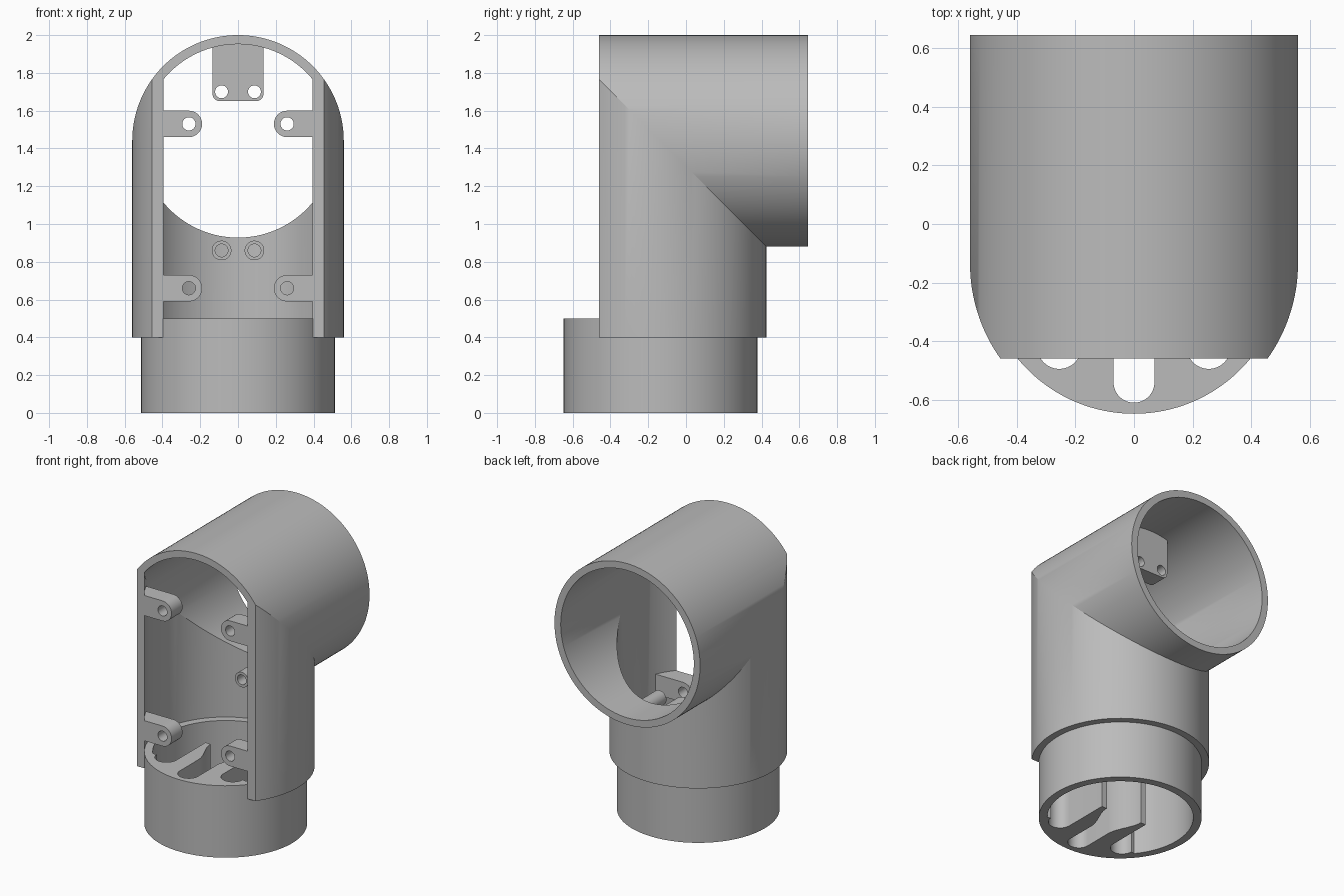
import bpy, bmesh
from math import sin, cos, pi, radians, sqrt
from mathutils import Vector

if "Cube" in bpy.data.objects:
    bpy.data.objects.remove(bpy.data.objects["Cube"])

CY = -0.135            # y of the upright pipe axis
AXIS_Z = 1.44          # z of the level pipe axis
OUT, INN = 0.56, 0.512
FRONT, BACK = -0.46, 0.645
SEG = 128

grey = bpy.data.materials.new("plain grey")
grey.use_nodes = True
grey.diffuse_color = (0.5, 0.5, 0.5, 1)
grey.node_tree.nodes["Principled BSDF"].inputs["Base Color"].default_value = (0.5, 0.5, 0.5, 1)


def finish(obj):
    obj.data.materials.clear()
    obj.data.materials.append(grey)
    bpy.ops.object.select_all(action='DESELECT')
    obj.select_set(True)
    bpy.context.view_layer.objects.active = obj
    bpy.ops.object.shade_smooth_by_angle(angle=radians(25))
    return obj


def arc(cx, cy, r, a0, a1, n=16):
    angles = [radians(a0 + (a1 - a0) * i / n) for i in range(n + 1)]
    return [(cx + r * cos(a), cy + r * sin(a)) for a in angles]


def circle(cx, cy, r, n=32):
    return arc(cx, cy, r, 0, 360, n)[:-1]


def plate(name, loops, depth, location, upright=True):
    """Extrude an outline with holes; upright plates lie in the xz plane."""
    curve = bpy.data.curves.new(name, 'CURVE')
    curve.dimensions = '2D'
    curve.fill_mode = 'BOTH'
    curve.extrude = depth / 2
    for loop in loops:
        spline = curve.splines.new('POLY')
        spline.points.add(len(loop) - 1)
        for point, (x, y) in zip(spline.points, loop):
            point.co = (x, y, 0, 1)
        spline.use_cyclic_u = True
    obj = bpy.data.objects.new(name, curve)
    bpy.context.collection.objects.link(obj)
    bpy.ops.object.select_all(action='DESELECT')
    obj.select_set(True)
    bpy.context.view_layer.objects.active = obj
    bpy.ops.object.convert(target='MESH')
    obj = bpy.context.view_layer.objects.active
    bm = bmesh.new()
    bm.from_mesh(obj.data)
    bmesh.ops.remove_doubles(bm, verts=bm.verts, dist=0.0002)
    for v in bm.verts:
        x, y, z = v.co
        v.co = Vector(location) + (Vector((x, -z, y)) if upright else v.co)
    bmesh.ops.recalc_face_normals(bm, faces=bm.faces)
    bm.to_mesh(obj.data)
    bm.free()
    return obj


# Mitred elbow: three rings outside, three inside, then the front sliced open
bm = bmesh.new()
rings = []
for r, order in ((OUT, (0, 1, 2)), (INN, (2, 1, 0))):
    for kind in order:
        ring = []
        for i in range(SEG):
            a = 2 * pi * i / SEG
            x, y = r * cos(a), r * sin(a)
            z = 0.4 if kind == 0 else AXIS_Z - y
            ring.append(bm.verts.new((x, BACK if kind == 2 else CY + y, z)))
        rings.append(ring)
for k, ring in enumerate(rings):
    nxt = rings[(k + 1) % len(rings)]
    for i in range(SEG):
        j = (i + 1) % SEG
        bm.faces.new((ring[i], ring[j], nxt[j], nxt[i]))
bmesh.ops.bisect_plane(bm, geom=bm.verts[:] + bm.edges[:] + bm.faces[:],
                       plane_co=(0, FRONT, 0), plane_no=(0, -1, 0), clear_outer=True)
bmesh.ops.holes_fill(bm, edges=[e for e in bm.edges if e.is_boundary], sides=0)
bmesh.ops.recalc_face_normals(bm, faces=bm.faces)
mesh = bpy.data.meshes.new("elbow_pipe")
bm.to_mesh(mesh)
bm.free()
elbow = bpy.data.objects.new("elbow_pipe", mesh)
bpy.context.collection.objects.link(elbow)
finish(elbow)

# Base socket: round outside, cavity with three slots and two tongues
half = arc(0, -0.405, 0.07, -90, 0)
for i in range(13):
    t = i / 12
    half.append((0.07 + 0.07 * t * t * (3 - 2 * t), -0.2 + 0.235 * t))
half.append((0.18, 0.035))
half += arc(0.255, -0.285, 0.075, 180, 360)
half += arc(0, 0, 0.46, -39, 90, 48)
cavity = half + [(-x, y) for x, y in reversed(half[1:-1])]
finish(plate("base_socket", [circle(0, 0, 0.513, SEG), cavity], 0.5,
             (0, CY, 0.25), upright=False))

# Four screw lugs at the front, their roots following the pipe wall
LUG = 0.12
for side, word in ((1, "left"), (-1, "right")):
    for z, level in ((0.66, "lower"), (1.53, "upper")):
        outline = [(0.45, -0.07)] + arc(0.26, 0, 0.07, 270, 90) + [(0.45, 0.07)]
        loops = [[(side * x, y) for x, y in lp] for lp in (outline, circle(0.26, 0, 0.035))]
        lug = plate(f"{level}_{word}_lug", loops, LUG, (0, FRONT + 0.002 + LUG / 2, z))
        for v in lug.data.vertices:
            if abs(v.co.x) > 0.4:
                v.co.x = side * sqrt(0.535 ** 2 - (v.co.y - CY) ** 2)
        finish(lug)

# Hanging tab with two holes under the crown of the level pipe
tab = [(0.135, 1.96), (-0.135, 1.96)]
tab += arc(-0.095, 1.69, 0.04, 180, 270, 8) + arc(0.095, 1.69, 0.04, 270, 360, 8)
finish(plate("top_tab", [tab, circle(-0.087, 1.7, 0.034), circle(0.087, 1.7, 0.034)],
             LUG, (0, CY + 0.24, 0)))

# Two hollow screw bosses on the back wall
for side, word in ((1, "left"), (-1, "right")):
    x = side * 0.087
    finish(plate(f"{word}_boss", [circle(x, 0.86, 0.052), circle(x, 0.86, 0.034)],
                 0.225, (0, CY + 0.4125, 0)))
